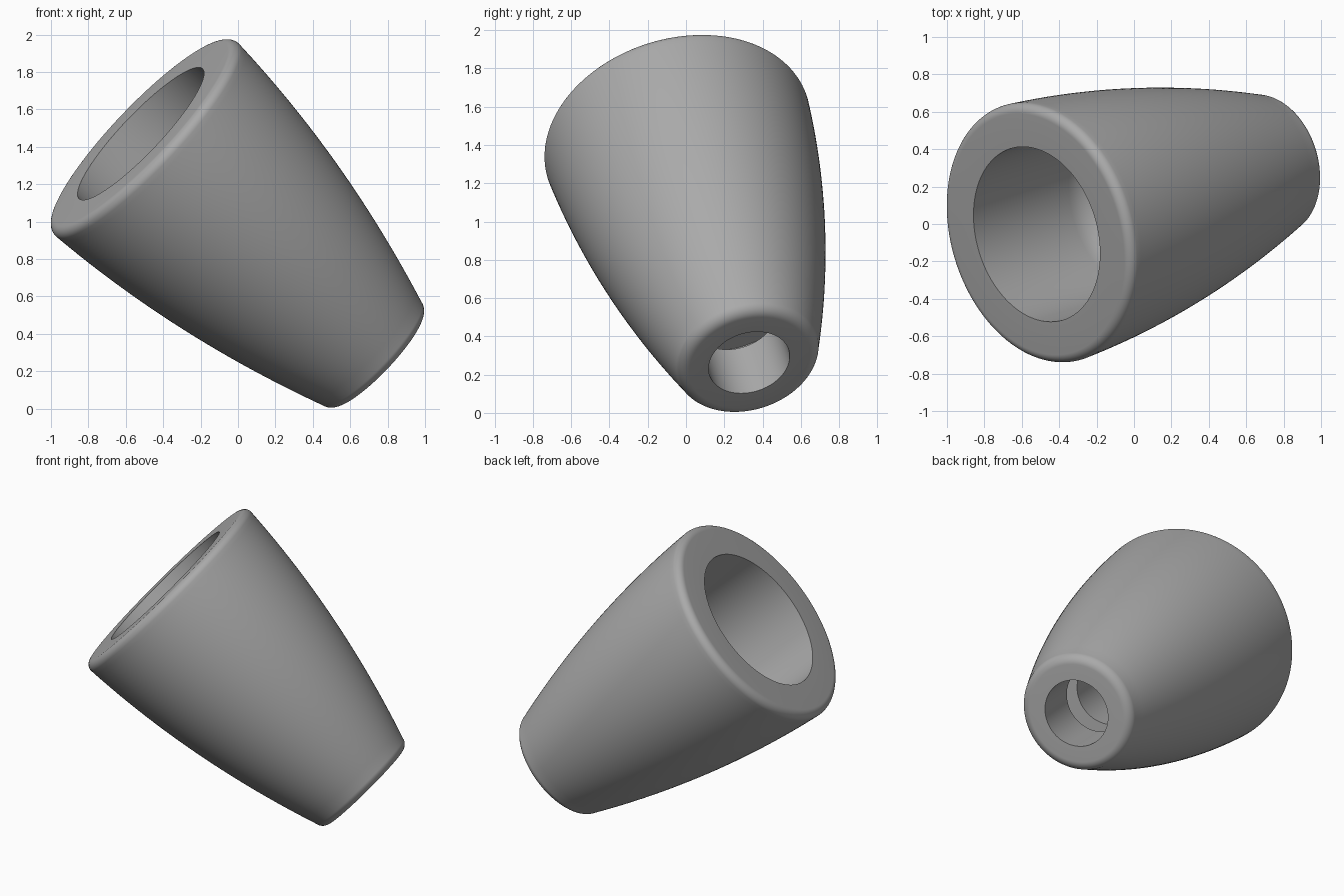
import bpy, math
from mathutils import Vector, Matrix

cube = bpy.data.objects.get("Cube")
if cube:
    bpy.data.objects.remove(cube, do_unlink=True)

SEGMENTS = 128
TOP = Vector((-0.52, -0.055, 1.47))     # centre of the wide end
BASE = Vector((0.75, 0.33, 0.263))      # centre of the narrow end
LENGTH = (BASE - TOP).length


def arc(s, r, radius, start, end, steps=10):
    """Points (depth, radius) on a rounded corner centred at s, r."""
    angles = [math.radians(start + (end - start) * i / steps) for i in range(steps + 1)]
    return [(s + radius * math.sin(a), r + radius * math.cos(a)) for a in angles]


def wall(s):
    """Radius of the bulging outer wall at depth s."""
    return 0.713 - 0.05 * s - 0.08 * s * s


# Outer skin: rounded wide rim, bulging wall, rounded narrow rim
rim, foot = 0.05, 0.065
profile = arc(rim, wall(rim) - rim, rim, -90, 0)
start, stop = 0.08, LENGTH - foot * 0.75
profile += [(start + (stop - start) * i / 24, wall(start + (stop - start) * i / 24)) for i in range(25)]
profile += arc(LENGTH - foot, wall(stop) - foot * 0.96, foot, 20, 90)

# Inside: narrow hole, wide groove, narrow hole, round-bottomed bore
hole, groove, bore, corner, floor = 0.217, 0.37, 0.479, 0.2, 0.92
near, far = LENGTH - 0.34, LENGTH - 0.5
profile += [(LENGTH, hole), (near, hole), (near, groove), (far, groove), (far, hole), (floor, hole)]
profile += arc(floor - corner, bore - corner, corner, 90, 0)
profile += [(0, bore)]

# Turn the closed profile around the axis
verts, faces, n = [], [], len(profile)
for k in range(SEGMENTS):
    a = math.tau * k / SEGMENTS
    verts += [(r * math.cos(a), r * math.sin(a), -s) for s, r in profile]
for k in range(SEGMENTS):
    here, there = k * n, (k + 1) % SEGMENTS * n
    for i in range(n):
        j = (i + 1) % n
        faces.append((here + i, here + j, there + j, there + i))
mesh = bpy.data.meshes.new("tapered_sleeve")
mesh.from_pydata(verts, [], faces)

# Lean the axis into place
lean = (TOP - BASE).to_track_quat('Z', 'Y').to_matrix().to_4x4()
mesh.transform(Matrix.Translation(TOP) @ lean)

sleeve = bpy.data.objects.new("tapered_sleeve", mesh)
bpy.context.collection.objects.link(sleeve)

# Make face normals point outward
import bmesh
bm = bmesh.new()
bm.from_mesh(mesh)
bmesh.ops.recalc_face_normals(bm, faces=bm.faces)
bm.to_mesh(mesh)
bm.free()

# Plain grey finish
grey = bpy.data.materials.new("plain grey")
grey.use_nodes = True
colour = (0.4, 0.4, 0.4, 1)
grey.diffuse_color = colour
grey.node_tree.nodes["Principled BSDF"].inputs["Base Color"].default_value = colour
mesh.materials.append(grey)

bpy.context.view_layer.objects.active = sleeve
sleeve.select_set(True)
bpy.ops.object.shade_smooth_by_angle(angle=math.radians(30))
